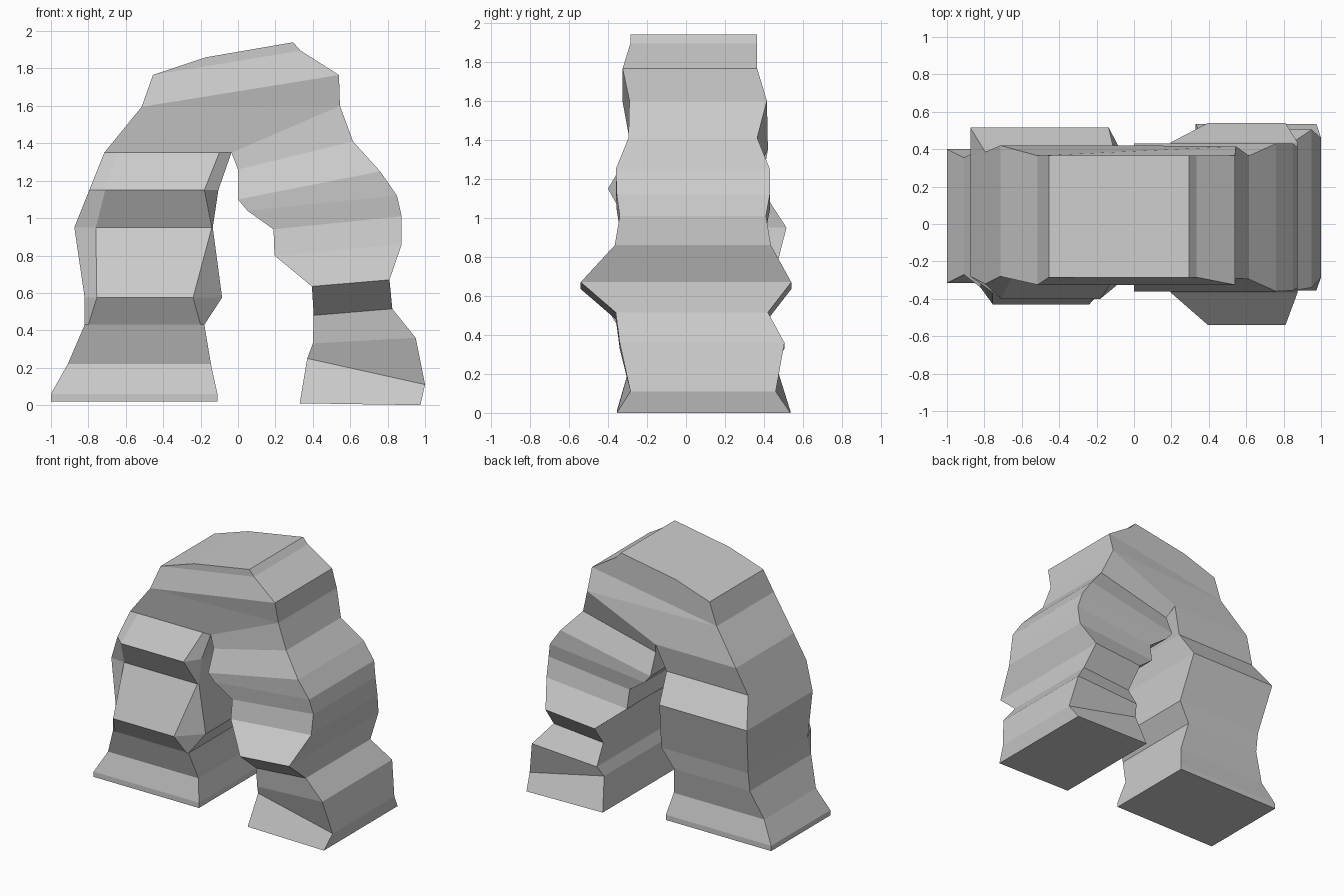
import bpy, bmesh
from mathutils import Vector

if "Cube" in bpy.data.objects:
    bpy.data.objects.remove(bpy.data.objects["Cube"])


def ring(outer, inner, yf, yb, front=None, yf_in=None, yb_in=None):
    """Cross-section of the arch: back-outer, front-outer, front face, front-inner, back-inner."""
    (xo, zo), (xi, zi) = outer, inner
    yf_in = yf if yf_in is None else yf_in
    yb_in = yb if yb_in is None else yb_in
    pts = [(xo, yb, zo), (xo, yf, zo)]
    if front:                       # bulging front panel between two x positions
        xa, xb, y = front
        for x in (xa, xb):
            t = (x - xo) / (xi - xo)
            pts.append((x, y, zo + (zi - zo) * t))
    return pts + [(xi, yf_in, zi), (xi, yb_in, zi)]


def loft(bm, rings, cap_end):
    loops = [[bm.verts.new(p) for p in r] for r in rings]
    for a, b in zip(loops, loops[1:]):
        n = len(a)
        if len(b) == n:
            for i in range(n):
                j = (i + 1) % n
                bm.faces.new((a[i], a[j], b[j], b[i]))
        else:                       # six-point section meets four-point section
            bm.faces.new((a[0], a[1], b[1], b[0]))
            bm.faces.new((a[1], a[2], a[3], a[4], b[2], b[1]))
            bm.faces.new((a[4], a[5], b[3], b[2]))
            bm.faces.new((a[5], a[0], b[0], b[3]))
    bm.faces.new(loops[0])
    if cap_end:
        bm.faces.new(loops[-1])


bm = bmesh.new()

# Left leg and crown
left = [
    ring((-1.0, .02), (-.11, .02), -.315, .40, (-.87, -.24, -.315)),
    ring((-1.0, .06), (-.11, .06), -.315, .40, (-.87, -.24, -.315)),
    ring((-.91, .22), (-.145, .22), -.27, .355, (-.82, -.25, -.27)),
    ring((-.82, .43), (-.18, .43), -.34, .40, (-.8, -.2, -.34)),
    ring((-.82, .575), (-.085, .575), -.30, .42, (-.755, -.24, -.43), -.27),
    ring((-.875, .95), (-.135, .95), -.28, .515, (-.76, -.14, -.29)),
    ring((-.795, 1.15), (-.105, 1.15), -.32, .385, (-.71, -.18, -.40), -.29),
    ring((-.715, 1.35), (-.035, 1.35), -.28, .42, (-.65, -.1, -.28)),
]
crown = [
    ring((-.515, 1.595), (.545, 1.6), -.325, .365, None, -.29, .415),
    ring((-.515, 1.595), (.54, 1.765), -.325, .365),
    ring((-.455, 1.765), (.335, 1.895), -.285, .365),
    ring((-.17, 1.86), (.295, 1.94), -.285, .365),
]
loft(bm, left + crown, True)

# Right leg, rising to meet the crown
right = [
    ring((.975, 0), (.33, .01), -.355, .535),
    ring((1.0, .11), (.37, .25), -.285, .46),
    ring((.95, .36), (.40, .33), -.34, .505),
    ring((.825, .515), (.405, .48), -.36, .42),
    ring((.81, .67), (.395, .635), -.54, .54),
    ring((.875, .86), (.195, .80), -.365, .435),
    ring((.875, 1.01), (.19, .94), -.34, .41),
    ring((.85, 1.12), (.05, 1.04), -.355, .43),
    ring((.76, 1.25), (0, 1.10), -.36, .43),
    ring((.615, 1.41), (0, 1.26), -.295, .365),
    ring((.545, 1.6), (-.035, 1.35), -.29, .415, None, -.28, .42),
]
loft(bm, right, False)

# Weld the two limbs and open the hidden wall between them
hidden = min(bm.faces, key=lambda f: (f.calc_center_median() - Vector((.255, .065, 1.475))).length)
bmesh.ops.delete(bm, geom=[hidden], context='FACES_ONLY')
bmesh.ops.remove_doubles(bm, verts=bm.verts, dist=.002)
bmesh.ops.recalc_face_normals(bm, faces=bm.faces)

mesh = bpy.data.meshes.new("rock_arch")
bm.to_mesh(mesh)
bm.free()
arch = bpy.data.objects.new("rock_arch", mesh)
bpy.context.collection.objects.link(arch)
